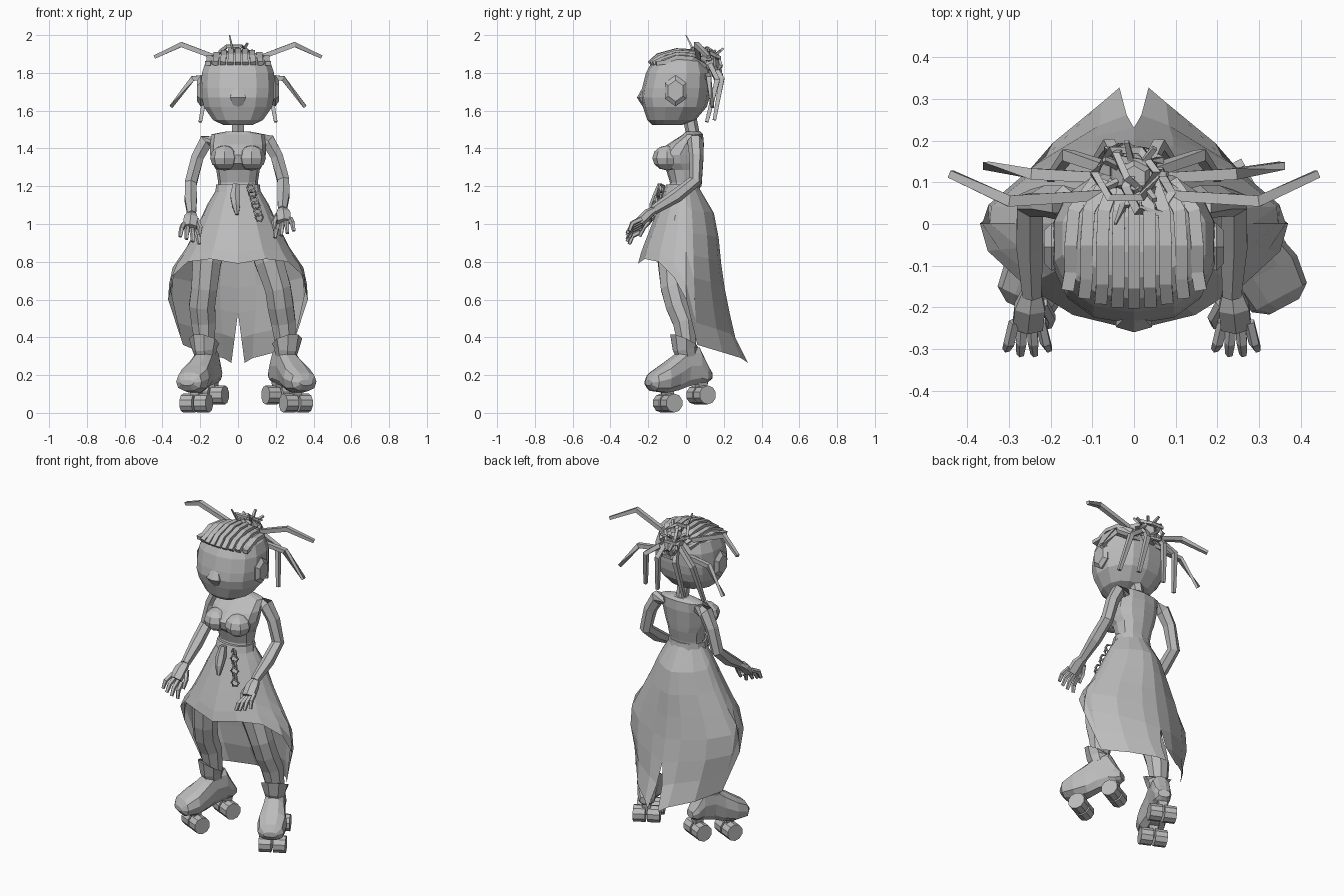
import bpy, bmesh, math, random
from math import sin, cos, pi, radians
from mathutils import Vector, Matrix

random.seed(4)
if "Cube" in bpy.data.objects:
    bpy.data.objects.remove(bpy.data.objects["Cube"], do_unlink=True)

GREY = (0.5, 0.5, 0.5, 1)
clay = bpy.data.materials.new("plain_grey")
clay.use_nodes = True
clay.diffuse_color = GREY
clay.node_tree.nodes["Principled BSDF"].inputs["Base Color"].default_value = GREY
SIDES = ((1, "left"), (-1, "right"))


def finish(name, bm):
    bmesh.ops.remove_doubles(bm, verts=bm.verts, dist=0.0005)
    bmesh.ops.recalc_face_normals(bm, faces=bm.faces)
    mesh = bpy.data.meshes.new(name)
    bm.to_mesh(mesh)
    bm.free()
    mesh.materials.append(clay)
    ob = bpy.data.objects.new(name, mesh)
    bpy.context.collection.objects.link(ob)
    return ob


def skin(name, rings, closed=False):
    """Bridge equal rings of points, capping the ends."""
    bm = bmesh.new()
    loops = [[bm.verts.new(p) for p in ring] for ring in rings]
    n = len(loops[0])
    pairs = list(zip(loops, loops[1:]))
    if closed:
        pairs.append((loops[-1], loops[0]))
    else:
        bm.faces.new(loops[0])
        bm.faces.new(loops[-1])
    for a, b in pairs:
        for i in range(n):
            j = (i + 1) % n
            bm.faces.new((a[i], a[j], b[j], b[i]))
    return finish(name, bm)


def tube(name, path, radii, n=6, flat=1.0, closed=False):
    """Sweep an n-sided section along a path; flat scales its second axis."""
    pts = [Vector(p) for p in path]
    rings = []
    for i, p in enumerate(pts):
        if closed:
            t = pts[(i + 1) % len(pts)] - pts[i - 1]
        else:
            t = pts[min(i + 1, len(pts) - 1)] - pts[max(i - 1, 0)]
        t.normalize()
        guide = Vector((1, 0, 0)) if abs(t.x) < 0.8 else Vector((0, 1, 0))
        side = (guide - t * guide.dot(t)).normalized()
        up = t.cross(side)
        r = radii[i] if isinstance(radii, (list, tuple)) else radii
        rings.append([p + side * r * cos(2 * pi * (k + .5) / n)
                      + up * r * flat * sin(2 * pi * (k + .5) / n) for k in range(n)])
    return skin(name, rings, closed)


def power(v, e):
    return math.copysign(abs(v) ** e, v)


def loft(name, sections, n=12, e=1.0):
    """Level rings from (height, half width, front y, back y)."""
    return skin(name, [[(w * power(sin(2 * pi * k / n), e),
                         (f + b) / 2 - (b - f) / 2 * power(cos(2 * pi * k / n), e), z)
                        for k in range(n)] for z, w, f, b in sections])


def hoop(name, centre, radius, thick, turn=(0, 0), n=6):
    m = Matrix.Rotation(turn[0], 3, 'X') @ Matrix.Rotation(turn[1], 3, 'Y')
    path = [Vector(centre) + m @ Vector((radius * cos(2 * pi * k / n),
            radius * sin(2 * pi * k / n), 0)) for k in range(n)]
    return tube(name, path, thick, 4, closed=True)


# Head, nose, neck and ears
loft("head", [(1.525, .08, -.18, -.02), (1.55, .135, -.205, .05), (1.62, .185, -.228, .11),
              (1.67, .195, -.24, .125), (1.72, .2, -.232, .13), (1.8, .195, -.212, .13),
              (1.86, .175, -.18, .11), (1.895, .13, -.13, .07), (1.91, .05, -.07, .02)], 14, .85)
tube("nose", [(0, -.215, 1.73), (0, -.235, 1.67), (0, -.21, 1.61)], [.02, .05, .02], 6, .5)
tube("neck", [(0, .04, 1.46), (0, .02, 1.56)], .036)
for s, side in SIDES:
    tube(side + "_ear", [(s * .17, -.055, 1.705), (s * .198, -.055, 1.705),
                         (s * .216, -.055, 1.705)], [.055, .066, .045], 6, 1.25)

# Hair bands running over the crown
for i in range(9):
    x = (i - 4) * .038
    drop = 1.6 * x * x
    tube("crown_braid", [(x * 1.05, -.195 + drop, 1.85), (x, -.15 + drop, 1.893 - drop),
                         (x, -.05, 1.92 - drop), (x * .95, .03, 1.915 - drop),
                         (x * .6, .1, 1.875 - drop)], .021, 4, .75)

# Gathered knot and loose strands
loft("knot_core", [(1.78, .04, .08, .16), (1.83, .065, .06, .18),
                   (1.88, .06, .06, .17), (1.92, .03, .08, .14)], 6)
hoop("knot_loop", (-.02, .12, 1.91), .075, .013, (-.5, 0))
hoop("knot_loop", (.035, .08, 1.9), .06, .015, (-.3, .4))
hoop("knot_loop", (0, .165, 1.84), .065, .012, (-1.3, .2))
hoop("knot_loop", (.01, .13, 1.87), .07, .012, (-.9, .7))
strands = {
    "long": [(.06, .07, 1.86), (.3, .055, 1.95), (.44, .12, 1.885)],
    "middle": [(.06, .11, 1.79), (.24, .12, 1.77), (.355, .14, 1.62)],
    "low": [(.05, .13, 1.84), (.16, .165, 1.76), (.2, .11, 1.54)],
    "inner": [(.03, .13, 1.86), (.06, .19, 1.77), (.09, .15, 1.55)],
}
for s, side in SIDES:
    for label, path in strands.items():
        tube(side + "_" + label + "_strand", [(s * x, y, z) for x, y, z in path],
             [.018, .019, .013], 4)
for i in range(7):
    a = i * 2 * pi / 7
    tip = Vector((.08 * cos(a), .12 + .08 * sin(a), 1.89 + random.uniform(.02, .07)))
    tube("knot_spike", [(0, .12, 1.87), tip], [.013, .008], 4)
tube("tall_spike", [(-.02, .06, 1.88), (-.045, 0, 2.0)], [.012, .004], 4)

# Torso, its chest blending into a rounded bust
loft("torso", [(1.15, .11, -.1, .06), (1.22, .105, -.085, .065), (1.285, .115, -.105, .08),
               (1.32, .135, -.145, .085), (1.365, .147, -.155, .09), (1.42, .148, -.1, .095),
               (1.475, .14, -.015, .09), (1.49, .06, .0, .075)], 12, .9)
for s, side in SIDES:
    bm = bmesh.new()
    bmesh.ops.create_uvsphere(bm, u_segments=8, v_segments=6, radius=.07,
                              matrix=Matrix.Translation((s * .072, -.1, 1.35))
                              @ Matrix.Diagonal((1.08, 1.12, .95, 1)))
    finish(side + "_bust", bm)

# Arms and hands
for s, side in SIDES:
    low = 0 if s > 0 else -.03
    out = 0 if s > 0 else .01

    def at(x, y, z):
        return Vector((s * (x + out), y, z + low * (1.48 - z) * 2))

    tube(side + "_arm", [at(.1, .05, 1.45), at(.16, .05, 1.44), at(.205, .055, 1.36),
                         at(.24, .05, 1.23), at(.24, -.05, 1.15), at(.235, -.17, 1.075)],
         [.03, .043, .038, .036, .037, .026])
    tube(side + "_palm", [at(.235, -.16, 1.08), at(.24, -.2, 1.055), at(.245, -.245, 1.01)],
         [.026, .042, .042], 6, .65)
    for k in range(4):
        x = .214 + k * .021
        spread = (k - 1.5) * .008
        dip = .012 * (k - 1.5)
        tube(side + "_finger", [at(x, -.235, 1.01 + dip), at(x + spread, -.285, .985 + dip),
                                at(x + spread * 1.6, -.3 - .012 * (k in (1, 2)), .945 + dip)],
             [.014, .014, .01], 5)
    tube(side + "_thumb", [at(.21, -.19, 1.05), at(.19, -.225, 1.01), at(.195, -.245, .965)],
         [.015, .014, .009], 5)

# Skirt: short in front, long at the back with a split
PROFILE = [(1.19, .11, .11, .07), (1.1, .165, .14, .135), (1.0, .21, .18, .165),
           (.86, .28, .235, .18), (.75, .36, .265, .19), (.6, .37, .28, .215),
           (.4, .315, .28, .26), (.26, .29, .28, .33)]


def skirt_size(z):
    for a, b in zip(PROFILE, PROFILE[1:]):
        if z >= b[0] - 1e-6:
            t = (a[0] - z) / (a[0] - b[0])
            return [u + (v - u) * t for u, v in zip(a[1:], b[1:])]


HEM = {0: .79, 28: .815, 55: .8, 76: .72, 91: .6, 107: .36, 135: .32, 160: .29, 180: .265}
ROWS = 7
bm = bmesh.new()
for s, side in SIDES:
    columns = []
    for deg, hem in HEM.items():
        a = radians(deg)
        e = 1.25 if deg > 90 else 1
        column = []
        for r in range(ROWS + 1):
            z = 1.19 + (hem - 1.19) * r / ROWS
            w, f, b = skirt_size(z)
            x = w * power(sin(a), e)
            if deg == 180:
                x = .035 * max(0, (.53 - z) / .265)
            y = -power(cos(a), e) * (f if deg < 90 else b)
            column.append(bm.verts.new((s * x, y, z)))
        columns.append(column)
    for a, b in zip(columns, columns[1:]):
        for r in range(ROWS):
            bm.faces.new((a[r], b[r], b[r + 1], a[r + 1]))
finish("skirt", bm)

# Belt with pendant and chain
loft("belt", [(1.17, .12, -.12, .075), (1.21, .115, -.105, .07)], 12)
tube("pendant", [(-.01, -.13, 1.21), (-.015, -.145, 1.15), (-.01, -.17, 1.1), (-.005, -.185, 1.05)],
     [.02, .03, .024, .01])
for k in range(6):
    hoop("chain_link", (.068 + .009 * k, -.135 - .011 * k, 1.19 - .031 * k), .022, .007,
         (pi / 2, .3 if k % 2 else -.5), 6)

# Legs, boots and wheels; the toes turn outward
FOOT = [(-.225, .145, .175, .04), (-.2, .115, .215, .075), (-.13, .105, .26, .085),
        (-.06, .115, .31, .068), (.0, .135, .36, .058), (.07, .15, .35, .055),
        (.11, .155, .27, .05), (.14, .175, .22, .035)]
for s, side in SIDES:
    ankle = .255 if s > 0 else -.175
    knee = .225 if s > 0 else -.19
    tube(side + "_leg", [(s * .1, -.03, 1.02), (s * .165, -.08, .8), (knee * .94, -.07, .66),
                         (knee, -.045, .57), ((knee + ankle) / 2, -.01, .48),
                         (ankle, .01, .33)], [.088, .082, .074, .074, .07, .052], 8, .92)
    turn = s * radians(28 if s > 0 else 25)
    place = Matrix.Translation((ankle, 0, 0)) @ Matrix.Rotation(turn, 4, 'Z')
    parts = [skin(side + "_boot", [[(w * power(cos(pi * k / 5), .8), y,
                                     (lo + hi) / 2 + (hi - lo) / 2 * power(sin(pi * k / 5), .8))
                                    for k in range(10)] for y, lo, hi, w in FOOT]),
             tube(side + "_cuff", [(0, .005, .3), (0, -.005, .34), (0, -.01, .38), (0, 0, .35)],
                  [.056, .066, .082, .045], 8)]
    for y, z in ((-.11, .052), (.09, .095)):
        parts.append(tube(side + "_truck", [(0, y, z), (0, y, z + .08)], [.025, .04], 4))
        for x in (-.041, .041):
            parts.append(tube(side + "_wheel", [(x - .035, y, z), (x + .035, y, z)], .05, 10))
    for ob in parts:
        ob.data.transform(place)
